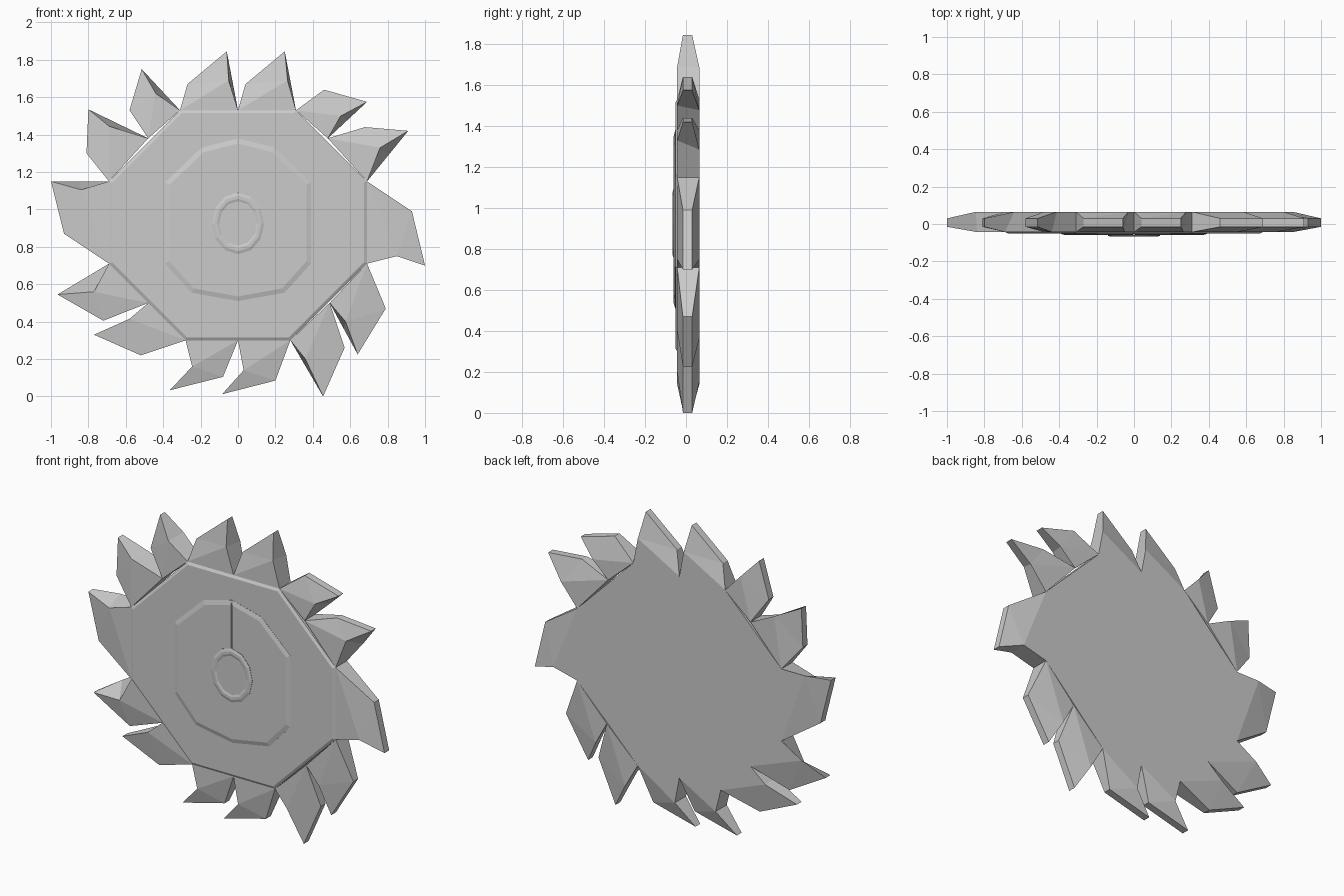
import bpy, bmesh, math

if "Cube" in bpy.data.objects:
    bpy.data.objects.remove(bpy.data.objects["Cube"])

CZ = 0.925  # height of the blade centre


def make_object(name, bm):
    bmesh.ops.recalc_face_normals(bm, faces=bm.faces)
    me = bpy.data.meshes.new(name)
    bm.to_mesh(me)
    bm.free()
    ob = bpy.data.objects.new(name, me)
    bpy.context.collection.objects.link(ob)
    return ob


def plate(name, outline, layers):
    """Stack an (x, z) outline through (y, scale) layers and cap both ends."""
    bm = bmesh.new()
    rings = [[bm.verts.new((x * s, y, CZ + (z - CZ) * s)) for x, z in outline]
             for y, s in layers]
    n = len(outline)
    for r0, r1 in zip(rings, rings[1:]):
        for i in range(n):
            j = (i + 1) % n
            bm.faces.new((r0[i], r0[j], r1[j], r1[i]))
    bm.faces.new(rings[0])
    bm.faces.new(rings[-1])
    return make_object(name, bm)


# Octagonal disc; extra points halve the edges where two teeth meet
rim = [(-.31, 1.53), (0, 1.53), (.31, 1.53), (.48, 1.38), (.69, 1.15), (.69, .71), (.49, .5),
       (.28, .3), (0, .3), (-.28, .3), (-.48, .5), (-.69, .71), (-.69, 1.15), (-.48, 1.38)]
octagon = [rim[i] for i in (0, 2, 4, 5, 7, 9, 11, 12)]
plate("disc", octagon, [(.065, 1), (-.043, 1), (-.052, .975)])

# Raised ten-sided panel with a chamfered edge
half = [(0, 1.38), (.195, 1.33), (.39, 1.145), (.39, .71), (.25, .555), (0, .51)]
panel_outline = half + [(-x, z) for x, z in half[-2:0:-1]]
panel = plate("centre_panel", panel_outline, [(-.045, 1), (-.053, 1), (-.060, .94)])

# Thin seam from the panel top down to the hub
bpy.ops.mesh.primitive_cube_add(size=1, location=(0, -.06, 1.25))
seam = bpy.context.object
seam.name = "seam_cutter"
seam.scale = (.012, .014, .34)
seam.hide_render = True
seam.hide_set(True)
cut = panel.modifiers.new("seam", 'BOOLEAN')
cut.object = seam
cut.operation = 'DIFFERENCE'
cut.solver = 'EXACT'

# Oval hub: chamfered ring around a slightly sunken middle
oval = [(.14 * math.cos(a), CZ + .165 * math.sin(a))
        for a in (math.tau * i / 12 for i in range(12))]
plate("hub", oval, [(-.05, 1), (-.062, 1), (-.067, .9), (-.067, .8), (-.063, .72)])

# Teeth: leading corner, tip, inner bend, and whether the back edge bends too
teeth = [
    ((-.27, 1.67), (-.06, 1.845), (-.05, 1.69), False),
    ((.04, 1.67), (.25, 1.845), (.265, 1.69), False),
    ((.46, 1.64), (.69, 1.575), (.55, 1.5), False),
    ((.68, 1.44), (.91, 1.42), (.76, 1.33), False),
    ((.93, .99), (1.0, .7), (.85, .75), True),
    ((.79, .47), (.64, .225), (.575, .4), False),
    ((.57, .26), (.455, 0), (.36, .2), False),
    ((.2, .085), (-.085, .012), (.03, .14), True),
    ((-.08, .105), (-.365, .033), (-.245, .16), True),
    ((-.52, .22), (-.77, .33), (-.58, .415), True),
    ((-.72, .405), (-.965, .545), (-.77, .56), False),
    ((-.93, .87), (-1.0, 1.15), (-.84, 1.105), False),
    ((-.81, 1.3), (-.8, 1.535), (-.69, 1.445), False),
    ((-.58, 1.53), (-.515, 1.75), (-.44, 1.62), False),
]
for i, (lead, tip, bend, concave) in enumerate(teeth):
    a, b = rim[i], rim[(i + 1) % len(rim)]
    mid = ((tip[0] + b[0]) / 2, (tip[1] + b[1]) / 2)
    bm = bmesh.new()
    sides = []
    for wide, narrow, m in ((-.043, -.015, bend), (.065, .03, bend if concave else mid)):
        pts = [(a, wide), (lead, narrow), (tip, narrow), (m, wide), (b, wide)]
        v = [bm.verts.new((p[0], y, p[1])) for p, y in pts]
        bm.faces.new((v[0], v[3], v[4]))
        bm.faces.new((v[0], v[1], v[3]))
        bm.faces.new((v[1], v[2], v[3]))
        sides.append(v)
    f, k = sides
    for j in range(5):
        n = (j + 1) % 5
        bm.faces.new((f[j], f[n], k[n], k[j]))
    make_object(f"tooth_{i + 1}", bm)
